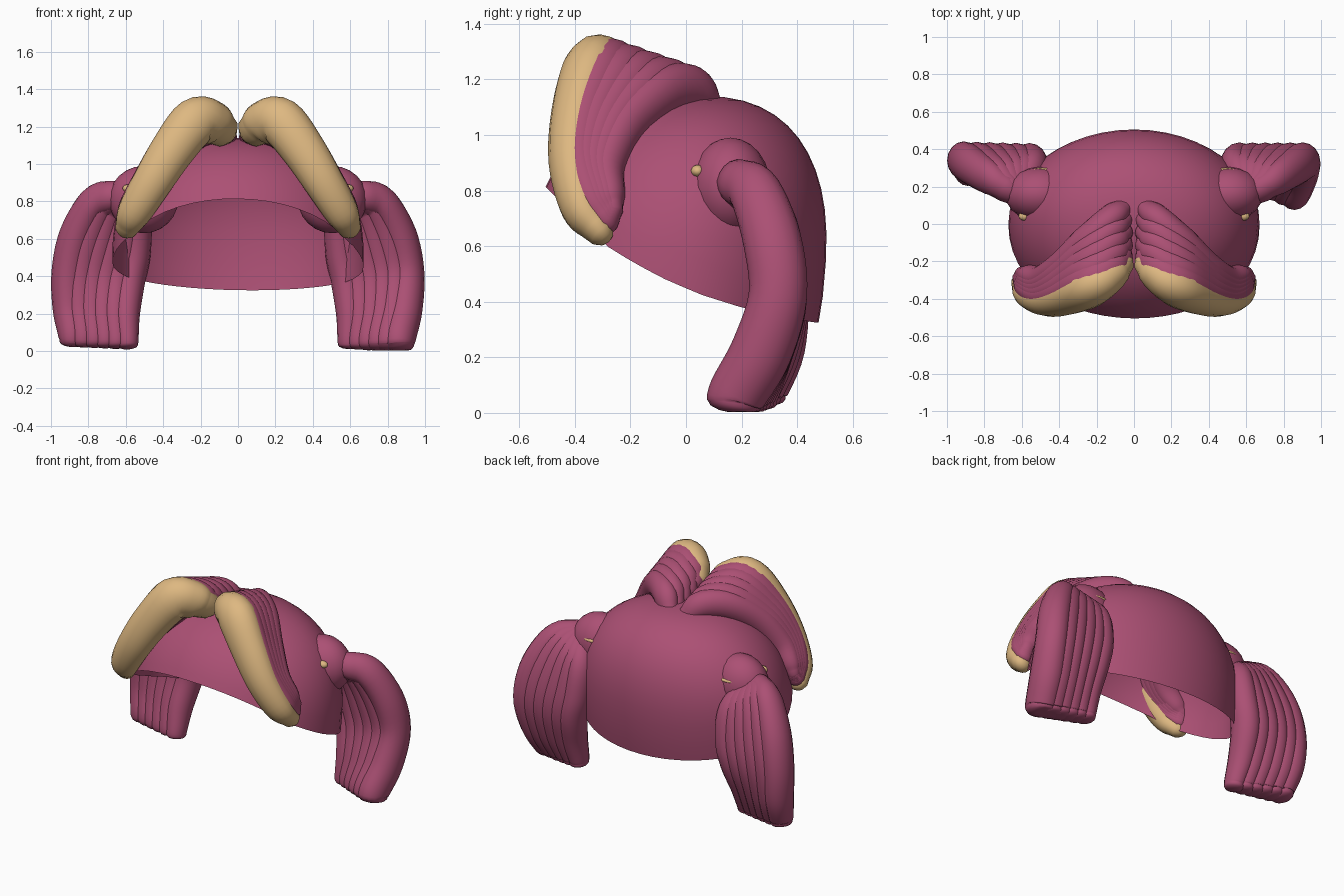
import bpy, bmesh, math
from mathutils import Vector

if "Cube" in bpy.data.objects:
    bpy.data.objects.remove(bpy.data.objects["Cube"])


def material(name, rgb):
    m = bpy.data.materials.new(name)
    m.diffuse_color = (*rgb, 1)
    m.use_nodes = True
    m.node_tree.nodes["Principled BSDF"].inputs["Base Color"].default_value = m.diffuse_color
    return m


PINK = material("berry_pink", (0.41, 0.08, 0.175))
TAN = material("sandy_tan", (0.73, 0.48, 0.22))


def finish(name, bm, mat, fix=True):
    if fix:
        bmesh.ops.recalc_face_normals(bm, faces=bm.faces)
    me = bpy.data.meshes.new(name)
    bm.to_mesh(me)
    bm.free()
    me.materials.append(mat)
    for p in me.polygons:
        p.use_smooth = True
    ob = bpy.data.objects.new(name, me)
    bpy.context.collection.objects.link(ob)
    return ob


def spline(pts, steps=5):
    """Catmull-Rom through (x, y, z, radius) points."""
    p = [Vector(q) for q in pts]
    p = [2 * p[0] - p[1]] + p + [2 * p[-1] - p[-2]]
    out = []
    for i in range(1, len(p) - 2):
        a, b, c, d = p[i - 1:i + 3]
        for k in range(steps):
            t = k / steps
            out.append(0.5 * (2 * b + (c - a) * t + (2 * a - 5 * b + 4 * c - d) * t * t
                              + (3 * b - a - 3 * c + d) * t ** 3))
    return out + [p[-2]]


def strand(name, pts, mat, wide=1.0, side=1, blunt=False, seg=16):
    """Tube of hair with rounded ends; wide scales the section sideways."""
    path = spline(pts)
    cen = [q.xyz for q in path]
    rad = [q.w for q in path]
    n = len(cen)
    tan = [(cen[min(i + 1, n - 1)] - cen[max(i - 1, 0)]).normalized() for i in range(n)]
    rings = [(cen[i], tan[i], rad[i]) for i in range(n)]
    # rounded caps
    for s in (0.5, 0.85, 0.98):
        k = math.sqrt(1 - s * s)
        rings.insert(0, (cen[0] - tan[0] * rad[0] * s, tan[0], rad[0] * k))
        f = 0.3 if blunt else 1.0
        rings.append((cen[-1] + tan[-1] * rad[-1] * s * f, tan[-1], rad[-1] * k))
    bm = bmesh.new()
    loops = []
    for c, t, r in rings:
        ref = Vector((1, 0, 0)) if blunt else Vector((0, 1, 0))
        w = (ref - t * ref.dot(t)).normalized()
        d = t.cross(w)
        ring = []
        for j in range(seg):
            a = math.tau * j / seg
            v = c + w * (math.cos(a) * r * wide) + d * (math.sin(a) * r)
            ring.append(bm.verts.new((v.x * side, v.y, max(v.z, 0.004))))
        loops.append(ring)
    for A, B in zip(loops, loops[1:]):
        for j in range(seg):
            k = (j + 1) % seg
            bm.faces.new((A[j], A[k], B[k], B[j]))
    bm.faces.new(loops[0])
    bm.faces.new(loops[-1])
    return finish(name, bm, mat)


def mix(a, b, t):
    return [tuple(p + (q - p) * t for p, q in zip(u, v)) for u, v in zip(a, b)]


# Hair cap: open superellipsoid dome with a rim that drops from front to back
def rim_height(x, y):
    knots = [(-0.6, 0.88), (-0.5, 0.81), (-0.27, 0.60), (-0.1, 0.505),
             (0.05, 0.44), (0.22, 0.385), (0.48, 0.325), (0.7, 0.31)]
    for (a, za), (b, zb) in zip(knots, knots[1:]):
        if y <= b:
            return za + (zb - za) * (y - a) / (b - a) - 0.02 * x
    return 0.31


def build_cap(cols=48, rows=14, n=2.4):
    def point(u, phi):
        s = math.sin(phi)
        h = math.copysign(abs(s) ** (2 / n), s)
        r = max(math.cos(phi), 0) ** (2 / n)
        depth = 0.5 if math.sin(u) > 0 else 0.575
        return Vector((0.672 * r * math.cos(u), depth * r * math.sin(u) + 0.05 * h, 0.5 + 0.64 * h))

    bm = bmesh.new()
    top = bm.verts.new((0, 0.05, 1.14))
    columns = []
    for i in range(cols):
        u = math.tau * i / cols
        lo, hi = -1.2, 1.5
        for _ in range(30):
            mid = (lo + hi) / 2
            p = point(u, mid)
            if p.z > rim_height(p.x, p.y):
                hi = mid
            else:
                lo = mid
        columns.append([bm.verts.new(point(u, 1.571 + (hi - 1.571) * j / rows))
                        for j in range(1, rows + 1)])
    for i in range(cols):
        A, B = columns[i], columns[(i + 1) % cols]
        bm.faces.new((top, A[0], B[0]))
        for j in range(rows - 1):
            bm.faces.new((A[j], A[j + 1], B[j + 1], B[j]))
    finish("hair_cap", bm, PINK, fix=False)


build_cap()


def ellipsoid(name, loc, size, mat):
    bm = bmesh.new()
    bmesh.ops.create_uvsphere(bm, u_segments=20, v_segments=12, radius=1)
    for v in bm.verts:
        v.co = Vector(c * s for c, s in zip(v.co, size)) + Vector(loc)
    finish(name, bm, mat)


# Fringe: front and rearmost strand paths, the rest lie between them
FRONT = [(0.095, -0.225, 1.19, 0.098), (0.14, -0.27, 1.22, 0.120), (0.23, -0.335, 1.225, 0.128),
         (0.35, -0.385, 1.075, 0.118), (0.46, -0.405, 0.90, 0.105), (0.555, -0.375, 0.74, 0.09),
         (0.592, -0.32, 0.665, 0.066)]
REAR = [(0.06, 0.085, 1.09, 0.06), (0.125, 0.03, 1.16, 0.085), (0.24, -0.085, 1.145, 0.10),
        (0.37, -0.22, 1.03, 0.10), (0.48, -0.295, 0.875, 0.09), (0.56, -0.295, 0.755, 0.072),
        (0.59, -0.285, 0.71, 0.05)]

# Side tails: innermost and outermost strand paths
INNER = [(0.60, 0.21, 0.80, 0.075), (0.545, 0.30, 0.70, 0.09), (0.55, 0.335, 0.52, 0.095),
         (0.58, 0.335, 0.37, 0.095), (0.598, 0.295, 0.20, 0.085), (0.592, 0.265, 0.07, 0.07),
         (0.59, 0.262, 0.03, 0.064)]
OUTER = [(0.68, 0.19, 0.83, 0.085), (0.775, 0.25, 0.79, 0.095), (0.865, 0.31, 0.62, 0.105),
         (0.905, 0.33, 0.42, 0.105), (0.89, 0.27, 0.22, 0.11), (0.86, 0.185, 0.07, 0.105),
         (0.858, 0.172, 0.025, 0.095)]

for side, label in ((1, "right"), (-1, "left")):
    strand(f"{label}_fringe_edge", FRONT, TAN, wide=0.85, side=side)
    for i, t in enumerate((0.13, 0.34, 0.56, 0.78, 1.0)):
        pts = mix(FRONT, REAR, t)
        # the strands overlap the edge roll, then tuck behind its tip
        tuck = (0, 0, 0, 0, 0.3, 1, 1)
        pts = [(x + 0.003 * (1 - k), y + 0.02 * k, z + 0.004 + 0.025 * k, r * (0.98 - 0.04 * k))
               for (x, y, z, r), k in zip(pts, tuck)]
        strand(f"{label}_fringe_strand_{i + 1}", pts, PINK, wide=0.85, side=side)

    # bun at the root of the tail, with small tie ends peeking out
    ellipsoid(f"{label}_bun", (side * 0.505, 0.16, 0.81), (0.185, 0.145, 0.18), PINK)
    ellipsoid(f"{label}_tie_front", (side * 0.585, 0.042, 0.87), (0.032, 0.024, 0.022), TAN)
    ellipsoid(f"{label}_tie_back", (side * 0.49, 0.283, 0.865), (0.055, 0.018, 0.012), TAN)

    for i in range(6):
        f = i / 5
        pts = mix(INNER, OUTER, f)
        if side < 0:
            # this tail twists the other way: outer tip further back, inner tip forward
            low = [max(0, 0.45 - p[2]) / 0.45 for p in pts]
            pts = [(x + 0.035 * k * f, y + k * (0.12 * f - 0.06 * (1 - f)),
                    z + 0.02 * k * f, r * (1 - 0.25 * k * f))
                   for (x, y, z, r), k in zip(pts, low)]
        strand(f"{label}_tail_strand_{i + 1}", pts, PINK, wide=0.87, side=side, blunt=True)
